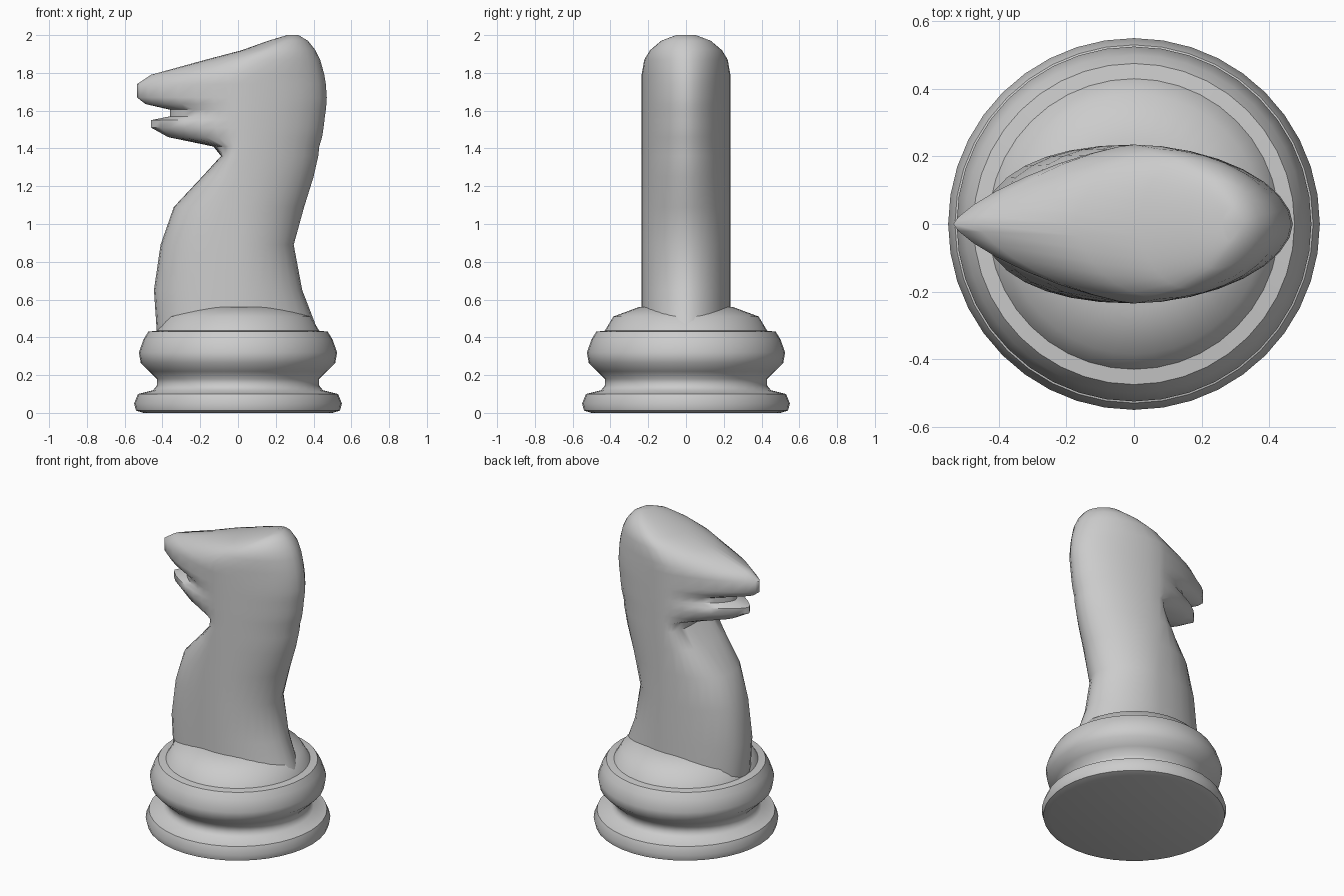
import bpy, bmesh, math

if "Cube" in bpy.data.objects:
    bpy.data.objects.remove(bpy.data.objects["Cube"])


def skin(name, rings):
    """Join stacked rings of points with quads and cap both ends."""
    bm = bmesh.new()
    loops = [[bm.verts.new(p) for p in r] for r in rings]
    n = len(loops[0])
    for a, b in zip(loops, loops[1:]):
        for i in range(n):
            j = (i + 1) % n
            bm.faces.new((a[i], a[j], b[j], b[i]))
    bm.faces.new(loops[0][::-1])
    bm.faces.new(loops[-1])
    bmesh.ops.recalc_face_normals(bm, faces=bm.faces)
    me = bpy.data.meshes.new(name)
    bm.to_mesh(me)
    bm.free()
    ob = bpy.data.objects.new(name, me)
    bpy.context.collection.objects.link(ob)
    bpy.ops.object.select_all(action='DESELECT')
    bpy.context.view_layer.objects.active = ob
    ob.select_set(True)
    bpy.ops.object.shade_smooth_by_angle(angle=math.radians(50))
    return ob


def spow(v, e):
    return math.copysign(abs(v) ** e, v) if abs(v) > 1e-9 else 0.0


def ring(z, xl, xr, c, w, front, back, n):
    """Horizontal slice: widest at x = c, with its own roundness at front and back."""
    pts = []
    for i in range(n):
        t = 2 * math.pi * i / n
        co, si = math.cos(t), math.sin(t)
        k, a = (back, xr - c) if co > 0 else (front, c - xl)
        pts.append((c + a * spow(co, k), w * spow(si, k), z))
    return pts


def horse_slice(z, xl, xr):
    # Constant thickness, domed and drifting backwards over the crown
    u = max(0.0, (z - 1.80) / 0.205)
    w = 0.235 * math.sqrt(1 - u * u)
    c = max(0.0, 0.29 * (z - 1.82) / 0.18)
    # Rounded chest and throat, pointed muzzle
    front = 0.6 - 0.7 * xl if z < 1.4 else max(1.0, 0.95 - xl)
    return ring(z, xl, xr, c, w, front, 1.08, 32)


# Turned base: foot disc, waist, thick ring and domed collar (radius, height)
base = [(0.50, 0), (0.54, 0.012), (0.55, 0.05), (0.53, 0.10), (0.45, 0.12),
        (0.43, 0.145), (0.43, 0.18), (0.47, 0.22), (0.515, 0.265), (0.525, 0.32),
        (0.50, 0.39), (0.475, 0.43), (0.43, 0.435), (0.385, 0.51), (0.25, 0.56)]
skin("turned_base", [ring(z, -r, r, 0, r, 1, 1, 40) for r, z in base])

# Side outline of the neck and head: height, front x, back x
outline = [
    (0.43, -0.43, 0.425), (0.65, -0.445, 0.34), (0.89, -0.41, 0.295),
    (1.09, -0.34, 0.35), (1.25, -0.19, 0.40), (1.36, -0.09, 0.425),
    (1.41, -0.13, 0.43), (1.46, -0.37, 0.445), (1.51, -0.46, 0.453),
    (1.55, -0.46, 0.458), (1.57, -0.36, 0.46), (1.605, -0.36, 0.465),
    (1.635, -0.49, 0.468), (1.67, -0.535, 0.47), (1.74, -0.535, 0.465),
    (1.79, -0.46, 0.457), (1.87, -0.17, 0.435), (1.92, 0.02, 0.41),
    (1.97, 0.16, 0.37), (2.00, 0.26, 0.32),
]
skin("horse_head_and_neck", [horse_slice(*s) for s in outline])
